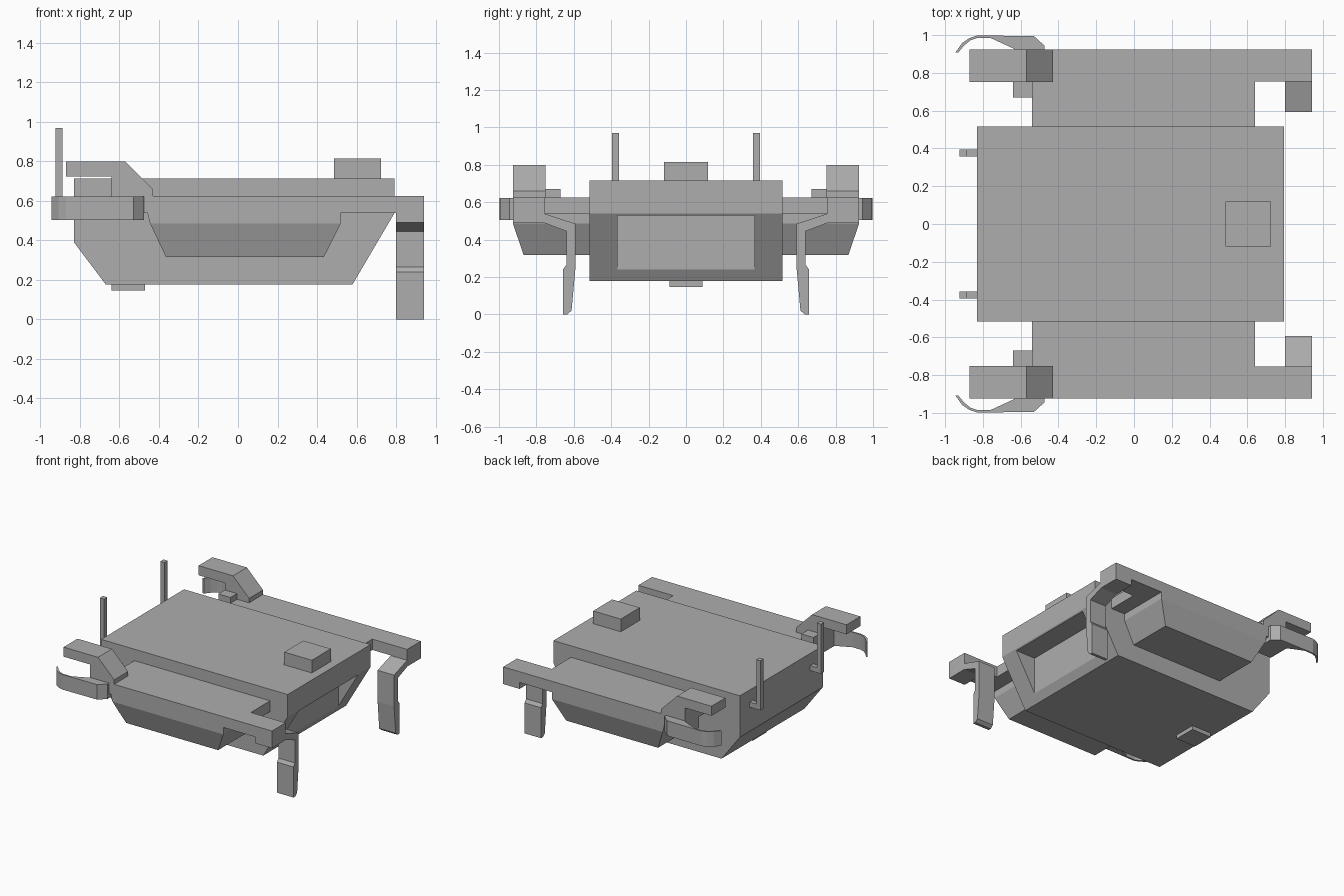
import bpy, bmesh
from mathutils import Vector

cube = bpy.data.objects.get("Cube")
if cube:
    bpy.data.objects.remove(cube, do_unlink=True)

grey = bpy.data.materials.new("plain grey")
grey.use_nodes = True
colour = (0.42, 0.42, 0.42, 1)
grey.diffuse_color = colour
grey.node_tree.nodes["Principled BSDF"].inputs["Base Color"].default_value = colour


def loft(name, rings, mirror=False):
    """Closed solid through matching rings of points; optionally mirrored in y."""
    bm = bmesh.new()
    loops = [[bm.verts.new(p) for p in ring] for ring in rings]
    n = len(loops[0])
    for a, b in zip(loops, loops[1:]):
        for i in range(n):
            j = (i + 1) % n
            bm.faces.new((a[i], a[j], b[j], b[i]))
    bm.faces.new(loops[0])
    bm.faces.new(loops[-1])
    bmesh.ops.recalc_face_normals(bm, faces=bm.faces)
    mesh = bpy.data.meshes.new(name)
    bm.to_mesh(mesh)
    bm.free()
    mesh.materials.append(grey)
    obj = bpy.data.objects.new(name, mesh)
    bpy.context.collection.objects.link(obj)
    if mirror:
        mod = obj.modifiers.new("mirror", 'MIRROR')
        mod.use_axis = (False, True, False)
    return obj


def prism(name, axis, profile, lo, hi, mirror=False):
    """Extrude a 2D profile along the given axis index."""
    def place(p, t):
        c = list(p)
        c.insert(axis, t)
        return Vector(c)
    return loft(name, [[place(p, t) for p in profile] for t in (lo, hi)], mirror)


def box(name, x, y, z, mirror=False):
    return prism(name, 2, [(x[0], y[0]), (x[1], y[0]), (x[1], y[1]), (x[0], y[1])],
                 z[0], z[1], mirror)


# Main housing with a pocket cut in the sloping end
body = prism("main_body", 1, [(-0.83, 0.715), (0.793, 0.715), (0.793, 0.54),
                              (0.58, 0.178), (-0.67, 0.178), (-0.83, 0.39)], -0.515, 0.515)
cutter = box("pocket_cutter", (0.617, 0.9), (-0.367, 0.367), (0.1, 0.53))
cutter.hide_render = True
cut = body.modifiers.new("pocket", 'BOOLEAN')
cut.object = cutter
cut.solver = 'EXACT'
bpy.context.view_layer.objects.active = body
bpy.ops.object.modifier_apply(modifier=cut.name)
bpy.data.objects.remove(cutter, do_unlink=True)

# Blocks on top and underneath
box("top_block", (0.485, 0.725), (-0.118, 0.118), (0.71, 0.815))
box("bottom_pad", (-0.64, -0.47), (-0.088, 0.088), (0.147, 0.18))

# Side wings with a long outer rail
prism("side_wing", 2, [(-0.54, 0.51), (0.64, 0.51), (0.64, 0.755), (0.943, 0.755),
                       (0.943, 0.925), (-0.54, 0.925)], 0.54, 0.625, True)
box("rail_end", (0.8, 0.943), (0.755, 0.925), (0.49, 0.545), True)

# Tapered bins below the wings
levels = [(-0.46, 0.52, 0.925, 0.545), (-0.445, 0.52, 0.925, 0.485),
          (-0.365, 0.435, 0.868, 0.317)]
loft("wing_bin", [[(a, 0.51, z), (b, 0.51, z), (b, y, z), (a, y, z)]
                  for a, b, y, z in levels], True)

# Bent legs
prism("leg", 0, [(0.76, 0.54), (0.592, 0.485), (0.592, 0.24), (0.612, 0.02),
                 (0.635, 0), (0.658, 0), (0.658, 0.24), (0.64, 0.265),
                 (0.64, 0.445), (0.76, 0.49)], 0.8, 0.943, True)

# Raised hooks with inner tabs
prism("hook", 1, [(-0.87, 0.8), (-0.57, 0.8), (-0.43, 0.66), (-0.43, 0.62),
                  (-0.475, 0.62), (-0.475, 0.505), (-0.64, 0.505), (-0.64, 0.725),
                  (-0.87, 0.725)], 0.752, 0.925, True)
box("hook_tab", (-0.64, -0.535), (0.67, 0.76), (0.59, 0.67), True)

# Curved side springs
prism("side_spring", 2, [(-0.945, 0.908), (-0.91, 0.958), (-0.87, 0.985), (-0.83, 0.998),
                         (-0.53, 0.995), (-0.475, 0.945), (-0.475, 0.915), (-0.62, 0.915),
                         (-0.64, 0.93), (-0.76, 0.985), (-0.83, 0.985), (-0.865, 0.973),
                         (-0.9, 0.945), (-0.93, 0.908)], 0.505, 0.623, True)

# Upright pins on short brackets
prism("pin", 1, [(-0.925, 0.58), (-0.82, 0.58), (-0.82, 0.62), (-0.888, 0.62),
                 (-0.888, 0.97), (-0.925, 0.97)], 0.357, 0.395, True)
